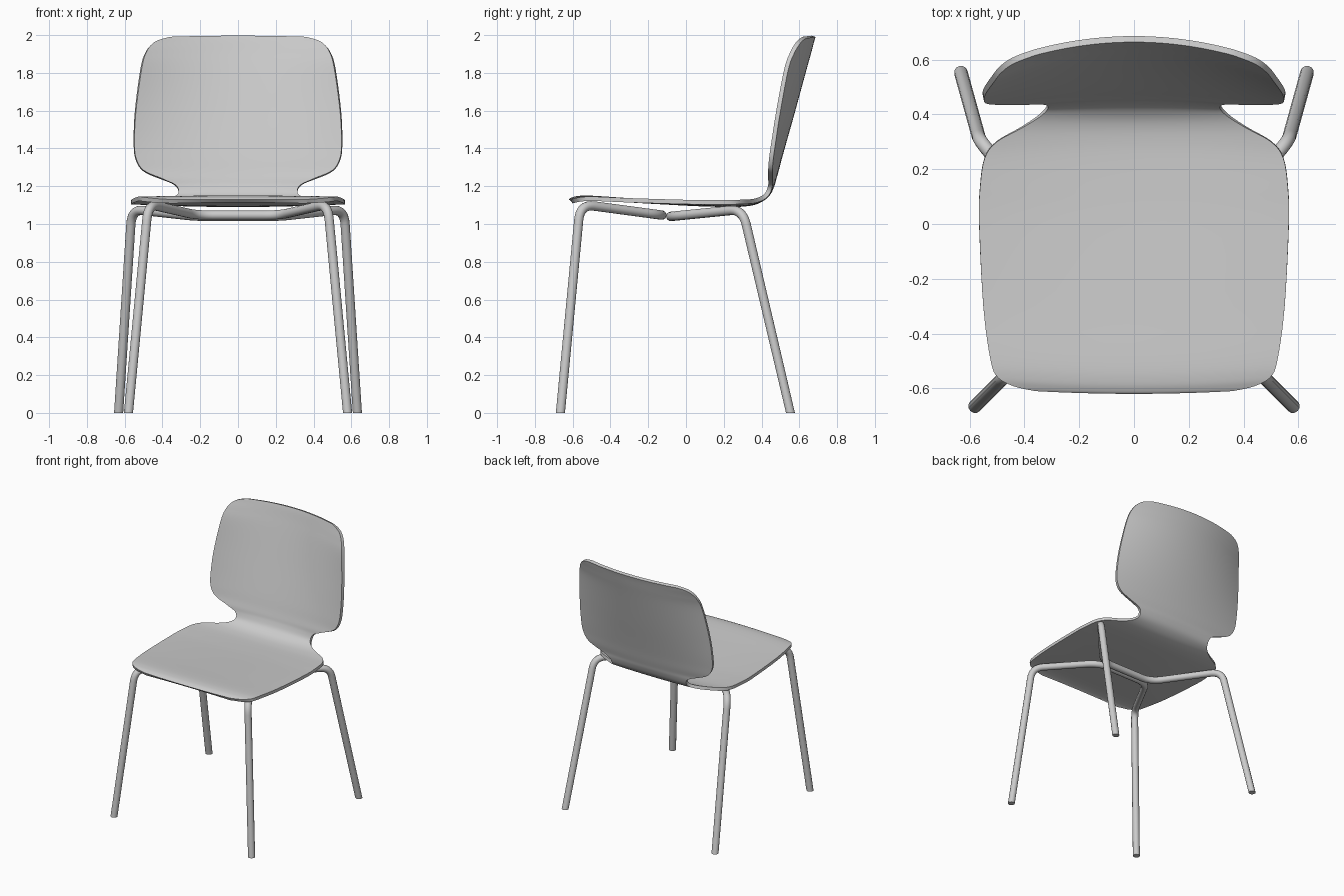
import bpy, bmesh
from mathutils import Vector

if "Cube" in bpy.data.objects:
    bpy.data.objects.remove(bpy.data.objects["Cube"])

# Shell rows from seat lip to top of back:
# half width, centre y, centre z, edge offset in y, edge offset in z
ROWS = [
    (0.36, -0.620, 1.130, 0.010, 0.0),
    (0.44, -0.610, 1.138, 0.018, -0.003),
    (0.50, -0.575, 1.148, 0.018, -0.006),
    (0.525, -0.50, 1.150, 0.010, -0.005),
    (0.55, -0.30, 1.137, 0.0, 0.0),
    (0.565, 0.0, 1.120, 0.0, 0.008),
    (0.562, 0.13, 1.115, 0.0, 0.012),
    (0.545, 0.24, 1.113, 0.0, 0.014),
    (0.50, 0.30, 1.115, 0.0, 0.014),
    (0.41, 0.35, 1.122, 0.0, 0.010),
    (0.345, 0.39, 1.137, 0.0, 0.006),
    (0.315, 0.425, 1.165, -0.005, 0.0),
    (0.328, 0.445, 1.205, -0.010, 0.0),
    (0.40, 0.455, 1.240, -0.020, 0.0),
    (0.50, 0.468, 1.285, -0.033, 0.0),
    (0.54, 0.485, 1.350, -0.045, 0.0),
    (0.548, 0.510, 1.440, -0.057, 0.0),
    (0.54, 0.555, 1.600, -0.077, 0.0),
    (0.51, 0.615, 1.820, -0.095, 0.0),
    (0.485, 0.640, 1.910, -0.088, 0.0),
    (0.44, 0.655, 1.967, -0.070, -0.002),
    (0.36, 0.664, 1.997, -0.048, -0.006),
]
TUBE = 0.025


def catmull(rows, steps):
    """Smooth interpolation through the control rows."""
    out = []
    for i in range(len(rows) - 1):
        a, b, c, d = (rows[min(max(i + k, 0), len(rows) - 1)] for k in (-1, 0, 1, 2))
        for s in range(steps):
            t = s / steps
            out.append([0.5 * (2 * q + (r - p) * t + (2 * p - 5 * q + 4 * r - w) * t * t
                               + (3 * q - p - 3 * r + w) * t ** 3)
                        for p, q, r, w in zip(a, b, c, d)])
    return out + [list(rows[-1])]


def finish(obj, angle=0.6):
    bpy.ops.object.select_all(action='DESELECT')
    obj.select_set(True)
    bpy.context.view_layer.objects.active = obj
    bpy.ops.object.convert(target='MESH')
    bpy.ops.object.shade_smooth_by_angle(angle=angle)


def shell(name, cols=32):
    bm = bmesh.new()
    grid = []
    for w, y, z, dy, dz in catmull(ROWS, 5):
        us = [2 * i / cols - 1 for i in range(cols + 1)]
        grid.append([bm.verts.new((u * w, y + dy * u * u, z + dz * u * u)) for u in us])
    for r0, r1 in zip(grid, grid[1:]):
        for i in range(cols):
            bm.faces.new((r0[i], r0[i + 1], r1[i + 1], r1[i]))
    mesh = bpy.data.meshes.new(name)
    bm.to_mesh(mesh)
    bm.free()
    obj = bpy.data.objects.new(name, mesh)
    bpy.context.collection.objects.link(obj)
    mod = obj.modifiers.new("thickness", 'SOLIDIFY')
    mod.thickness = 0.023
    mod.offset = -1
    finish(obj)


def rounded(points, radius, steps=8):
    """Polyline with its inner corners rounded off."""
    pts = [Vector(p) for p in points]
    out = [pts[0]]
    for a, b, c in zip(pts, pts[1:], pts[2:]):
        p = b + (a - b).normalized() * radius
        q = b + (c - b).normalized() * radius
        for k in range(steps + 1):
            t = k / steps
            out.append(p * (1 - t) ** 2 + b * 2 * t * (1 - t) + q * t * t)
    return out + [pts[-1]]


def leg_frame(name, half):
    """One bent tube: leg, under-seat run, mirrored run and leg."""
    full = half + [(-x, y, z) for x, y, z in reversed(half)]
    path = rounded(full, 0.085)
    curve = bpy.data.curves.new(name, 'CURVE')
    curve.dimensions = '3D'
    curve.bevel_depth = TUBE
    curve.bevel_resolution = 4
    curve.use_fill_caps = True
    spline = curve.splines.new('POLY')
    spline.points.add(len(path) - 1)
    for sp, p in zip(spline.points, path):
        sp.co = (*p, 1)
    obj = bpy.data.objects.new(name, curve)
    bpy.context.collection.objects.link(obj)
    finish(obj)
    # flat feet on the floor
    for v in obj.data.vertices:
        if v.co.z < 0.03:
            v.co.z = 0


# One-piece seat and back
shell("seat_and_back")

# Front and back leg tubes
leg_frame("front_legs", [(0.58, -0.665, 0), (0.475, -0.56, 1.105), (0.22, -0.128, 1.047)])
leg_frame("back_legs", [(0.632, 0.553, 0), (0.562, 0.30, 1.078), (0.22, -0.080, 1.040)])
